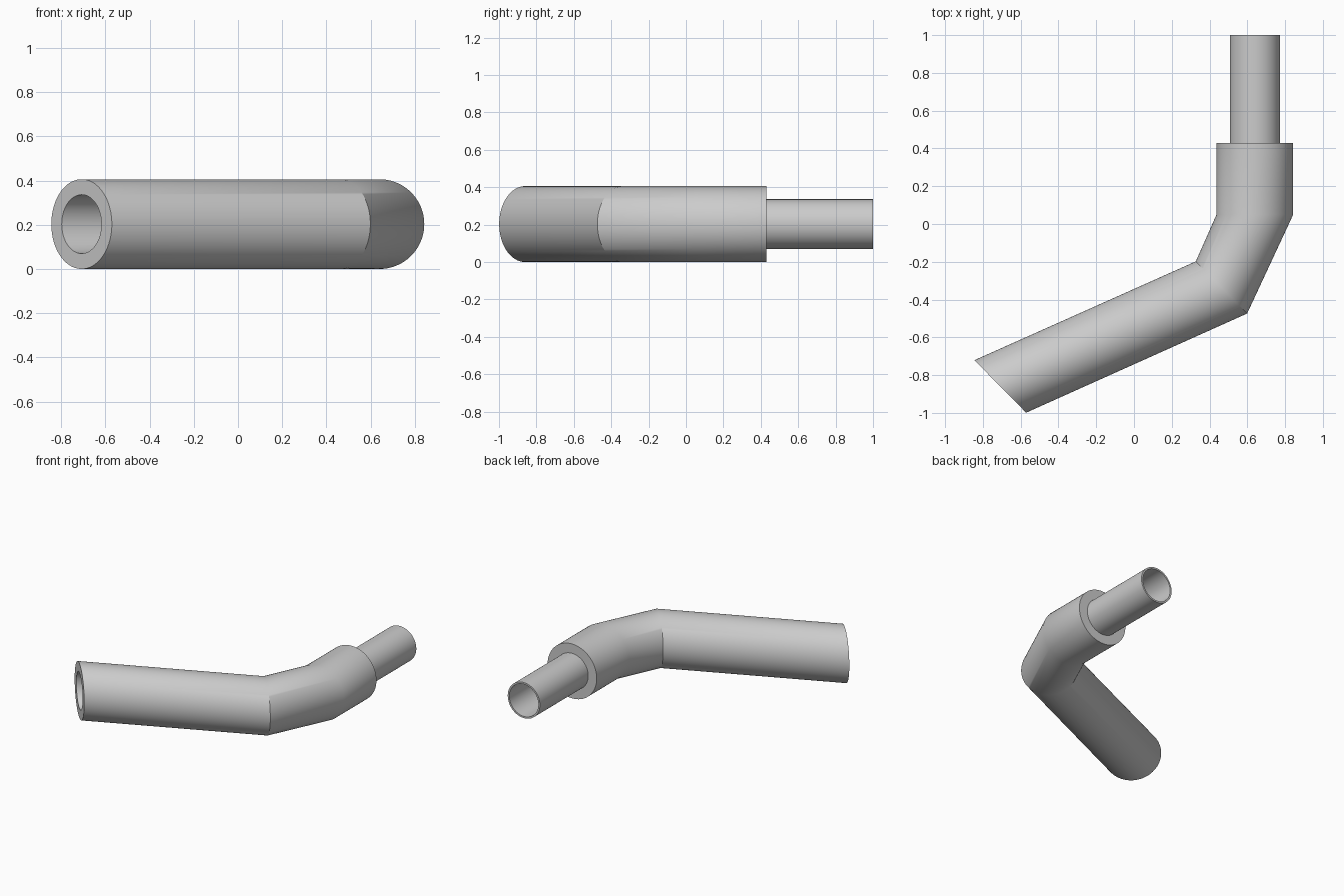
import bpy, bmesh, math

if "Cube" in bpy.data.objects:
    bpy.data.objects.remove(bpy.data.objects["Cube"])

SEG = 96
R = 0.203      # outer radius of the sleeve
BORE = 0.133   # sleeve bore, also the outer radius of the thin tube
THIN = 0.120   # inner radius of the thin tube

# Section centres and half-width vectors (x, y) along the bent pipe
END = ((-0.708, -0.860), (0.137, -0.139))
ELBOW = ((0.463, -0.336), (0.136, -0.138))
BEND = ((0.64, 0.05), (R, 0.0))


def straight(y):
    return ((0.64, y), (R, 0.0))


def loft(name, sections):
    """Closed shell through (station, radius) rings, last joined to first."""
    bm = bmesh.new()
    rings = []
    for ((cx, cy), (ux, uy)), radius in sections:
        k = radius / R
        ring = []
        for i in range(SEG):
            a = 2 * math.pi * i / SEG
            c, s = math.cos(a), math.sin(a)
            ring.append(bm.verts.new((cx + ux * k * c, cy + uy * k * c, R + radius * s)))
        rings.append(ring)
    for j, a in enumerate(rings):
        b = rings[(j + 1) % len(rings)]
        for i in range(SEG):
            n = (i + 1) % SEG
            bm.faces.new((a[i], a[n], b[n], b[i]))
    bmesh.ops.recalc_face_normals(bm, faces=bm.faces)
    mesh = bpy.data.meshes.new(name)
    bm.to_mesh(mesh)
    bm.free()
    obj = bpy.data.objects.new(name, mesh)
    bpy.context.collection.objects.link(obj)
    bpy.ops.object.select_all(action='DESELECT')
    obj.select_set(True)
    bpy.context.view_layer.objects.active = obj
    bpy.ops.object.shade_smooth_by_angle(angle=math.radians(30))
    return obj


# Bent sleeve stepping down to the thin tube, hollow all the way through
loft("bent_pipe", [
    (END, R), (ELBOW, R), (BEND, R), (straight(0.43), R),
    (straight(0.43), BORE), (straight(1.0), BORE),
    (straight(1.0), THIN), (straight(0.40), THIN),
    (straight(0.40), BORE), (BEND, BORE), (ELBOW, BORE), (END, BORE),
])
